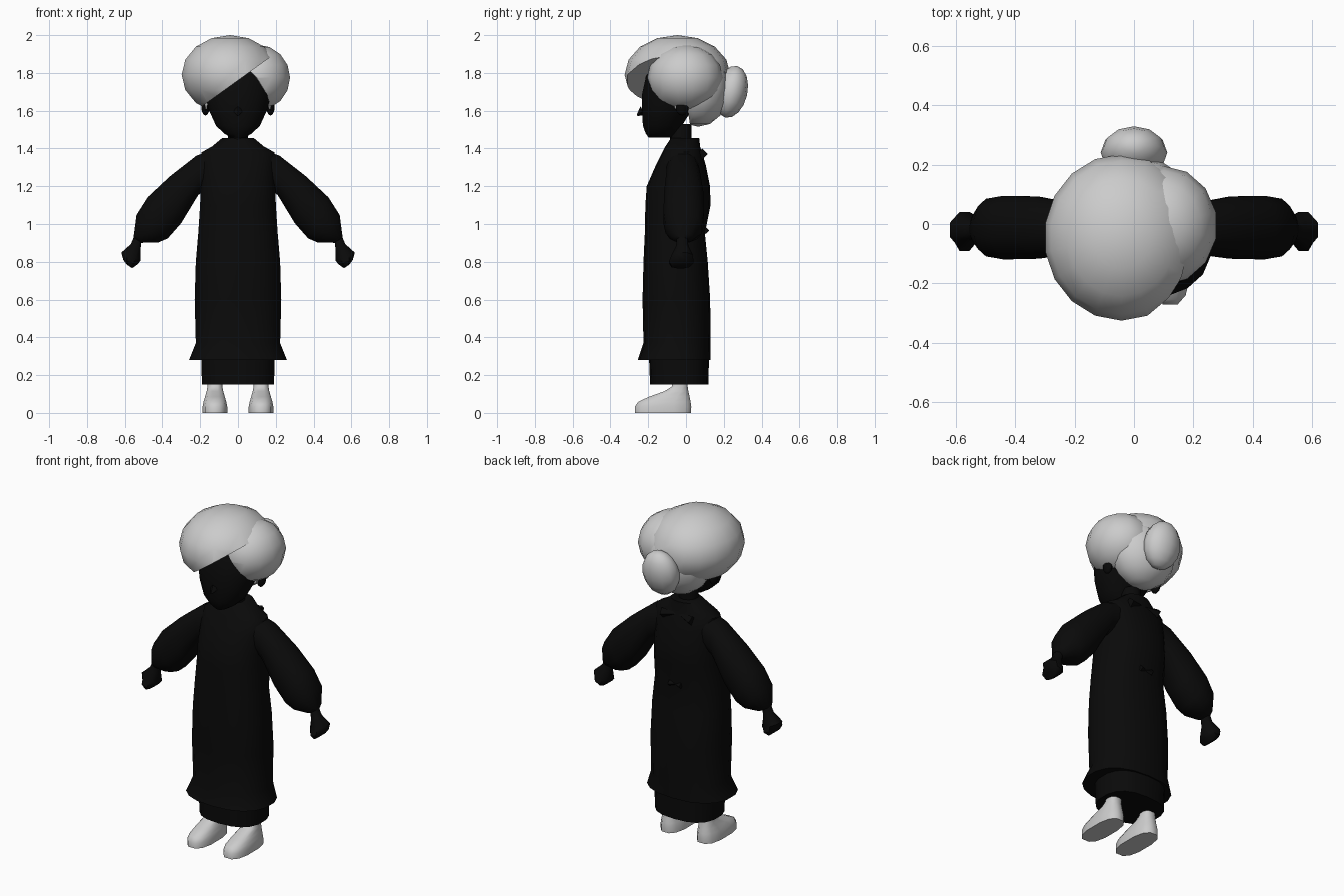
import bpy, bmesh, math
from mathutils import Vector, Matrix

cube = bpy.data.objects.get("Cube")
if cube:
    bpy.data.objects.remove(cube, do_unlink=True)


def material(name, value):
    mat = bpy.data.materials.new(name)
    mat.use_nodes = True
    colour = (value, value, value, 1)
    mat.diffuse_color = colour
    mat.node_tree.nodes["Principled BSDF"].inputs["Base Color"].default_value = colour
    return mat


BLACK = material("black cloth", 0.003)
HAIR = material("silver hair", 0.6)
SHOE = material("pale shoe", 0.6)


def finish(name, bm, mat, angle=50):
    bmesh.ops.recalc_face_normals(bm, faces=bm.faces)
    mesh = bpy.data.meshes.new(name)
    bm.to_mesh(mesh)
    bm.free()
    mesh.materials.append(mat)
    obj = bpy.data.objects.new(name, mesh)
    bpy.context.collection.objects.link(obj)
    bpy.ops.object.select_all(action='DESELECT')
    obj.select_set(True)
    bpy.context.view_layer.objects.active = obj
    bpy.ops.object.shade_smooth_by_angle(angle=math.radians(angle))
    return obj


def loft(name, rings, mat, sides=14, square=1.0):
    """Skin rings of (centre, half axis, half axis); square < 1 makes them boxier."""
    bm = bmesh.new()
    loops = []
    for centre, u, v in rings:
        loop = []
        for i in range(sides):
            t = 2 * math.pi * (i + 0.5) / sides
            c, s = math.cos(t), math.sin(t)
            c = math.copysign(abs(c) ** square, c)
            s = math.copysign(abs(s) ** square, s)
            loop.append(bm.verts.new(centre + u * c + v * s))
        loops.append(loop)
    for low, high in zip(loops, loops[1:]):
        for i in range(sides):
            j = (i + 1) % sides
            bm.faces.new((low[i], low[j], high[j], high[i]))
    bm.faces.new(loops[0])
    bm.faces.new(loops[-1])
    return finish(name, bm, mat)


def upright(name, profile, mat, x=0, **options):
    """Loft level rings given as (height, front y, back y, half width)."""
    rings = [(Vector((x, (front + back) / 2, z)), Vector((half, 0, 0)),
              Vector((0, (back - front) / 2, 0))) for z, front, back, half in profile]
    return loft(name, rings, mat, **options)


def blob(name, centre, radii, mat, tilt=0, cut=None, sides=14):
    """Ellipsoid, optionally trimmed by a plane (point, normal kept)."""
    bm = bmesh.new()
    place = (Matrix.Translation(centre) @ Matrix.Rotation(math.radians(tilt), 4, 'X')
             @ Matrix.Diagonal((*radii, 1)))
    bmesh.ops.create_uvsphere(bm, u_segments=sides, v_segments=8, radius=1, matrix=place)
    if cut:
        bmesh.ops.bisect_plane(bm, geom=bm.verts[:] + bm.edges[:] + bm.faces[:],
                               plane_co=cut[0], plane_no=cut[1], clear_inner=True)
        bmesh.ops.holes_fill(bm, edges=[e for e in bm.edges if e.is_boundary], sides=0)
    return finish(name, bm, mat)


def cone(name, base, tip, radius, mat, sides=4):
    bm = bmesh.new()
    base, tip = Vector(base), Vector(tip)
    axis = tip - base
    place = Matrix.Translation((base + tip) / 2) @ axis.to_track_quat('Z', 'Y').to_matrix().to_4x4()
    bmesh.ops.create_cone(bm, cap_ends=True, segments=sides, radius1=radius, radius2=0.004,
                          depth=axis.length, matrix=place)
    return finish(name, bm, mat)


# Dress with flared hem, and the narrower skirt under it
upright("dress", [
    (0.28, -0.255, 0.13, 0.262), (0.37, -0.225, 0.13, 0.226), (0.6, -0.23, 0.128, 0.232),
    (0.8, -0.225, 0.115, 0.226), (0.95, -0.218, 0.1, 0.213), (1.1, -0.215, 0.13, 0.203),
    (1.2, -0.208, 0.127, 0.2), (1.31, -0.16, 0.105, 0.2), (1.38, -0.125, 0.085, 0.195),
    (1.41, -0.11, 0.075, 0.14), (1.455, -0.08, 0.07, 0.085)], BLACK, sides=18, square=0.85)
upright("underskirt", [(0.15, -0.19, 0.118, 0.193), (0.4, -0.2, 0.125, 0.2)],
        BLACK, sides=18, square=0.8)

# Ties at the back of the neck and waist
for side in (-1, 1):
    cone("neck_bow", (side * 0.1, 0.085, 1.37), (0, 0.075, 1.385), 0.03, BLACK)
    cone("waist_tie", (side * 0.04, 0.105, 0.965), (0, 0.1, 0.965), 0.018, BLACK)

# Arms: upper point x, z, lower point x, z, half depth, depth centre
sleeve = [
    (0.12, 1.4, 0.14, 1.2, 0.085, -0.02), (0.22, 1.365, 0.21, 1.15, 0.09, -0.015),
    (0.36, 1.257, 0.3, 1.0, 0.108, -0.012), (0.48, 1.145, 0.37, 0.92, 0.11, -0.012),
    (0.54, 1.05, 0.42, 0.9, 0.1, -0.012), (0.552, 0.95, 0.5, 0.9, 0.055, -0.015),
    (0.555, 0.93, 0.51, 0.9, 0.03, -0.02)]
hand = [
    (0.55, 0.94, 0.51, 0.905, 0.03, -0.02), (0.57, 0.895, 0.515, 0.86, 0.035, -0.02),
    (0.622, 0.85, 0.512, 0.805, 0.06, -0.02), (0.61, 0.81, 0.53, 0.785, 0.07, -0.025),
    (0.59, 0.785, 0.56, 0.765, 0.05, -0.03)]
for side, label in ((1, "left"), (-1, "right")):
    for part, table, sides in (("sleeve", sleeve, 12), ("hand", hand, 8)):
        rings = []
        for ux, uz, lx, lz, depth, y in table:
            up, low = Vector((side * ux, y, uz)), Vector((side * lx, y, lz))
            rings.append(((up + low) / 2, (up - low) / 2, Vector((0, depth, 0))))
        loft(label + "_" + part, rings, BLACK, sides=sides, square=0.9)

    # Shoes with a sole band and ankle
    upright(label + "_shoe", [
        (0, -0.275, 0.03, 0.067), (0.032, -0.275, 0.032, 0.067), (0.058, -0.258, 0.028, 0.062),
        (0.085, -0.2, 0.022, 0.054), (0.115, -0.115, 0.014, 0.045),
        (0.14, -0.075, 0.01, 0.04), (0.2, -0.07, 0.01, 0.038)],
        SHOE, x=side * 0.122, sides=12, square=0.75)

    # Ears and wisps of hair in front of them
    blob(label + "_ear", (side * 0.172, -0.02, 1.62), (0.022, 0.035, 0.045), BLACK, sides=8)
    cone(label + "_wisp", (side * 0.172, -0.06, 1.68), (side * 0.168, -0.055, 1.61), 0.02, HAIR)

# Neck, head and nose
upright("neck", [(1.38, -0.08, 0.03, 0.06), (1.53, -0.09, 0.03, 0.05)], BLACK, sides=10)
upright("head", [
    (1.458, -0.2, -0.07, 0.04), (1.48, -0.215, -0.05, 0.075), (1.52, -0.23, -0.02, 0.118),
    (1.6, -0.235, 0.03, 0.155), (1.68, -0.237, 0.1, 0.178), (1.78, -0.215, 0.13, 0.178),
    (1.86, -0.18, 0.1, 0.12)], BLACK, sides=16, square=0.9)
cone("nose", (0, -0.225, 1.6), (0, -0.258, 1.575), 0.028, BLACK)

# Hair: large sweep, small sweep, nape and bun
blob("hair_right_sweep", (-0.042, -0.045, 1.79), (0.26, 0.28, 0.21), HAIR,
     cut=((-0.16, -0.2, 1.645), (-0.72, 0, 1)), sides=18)
blob("hair_left_sweep", (0.1, -0.005, 1.775), (0.18, 0.2, 0.175), HAIR,
     cut=((0.07, -0.2, 1.81), (1.3, 0.5, 1)))
blob("hair_nape", (0, 0.065, 1.72), (0.2, 0.165, 0.205), HAIR,
     cut=((0, 0.01, 1.6), (0, 1, 0.15)))
blob("hair_bun", (0, 0.24, 1.7), (0.112, 0.085, 0.14), HAIR, tilt=-13, sides=12)
